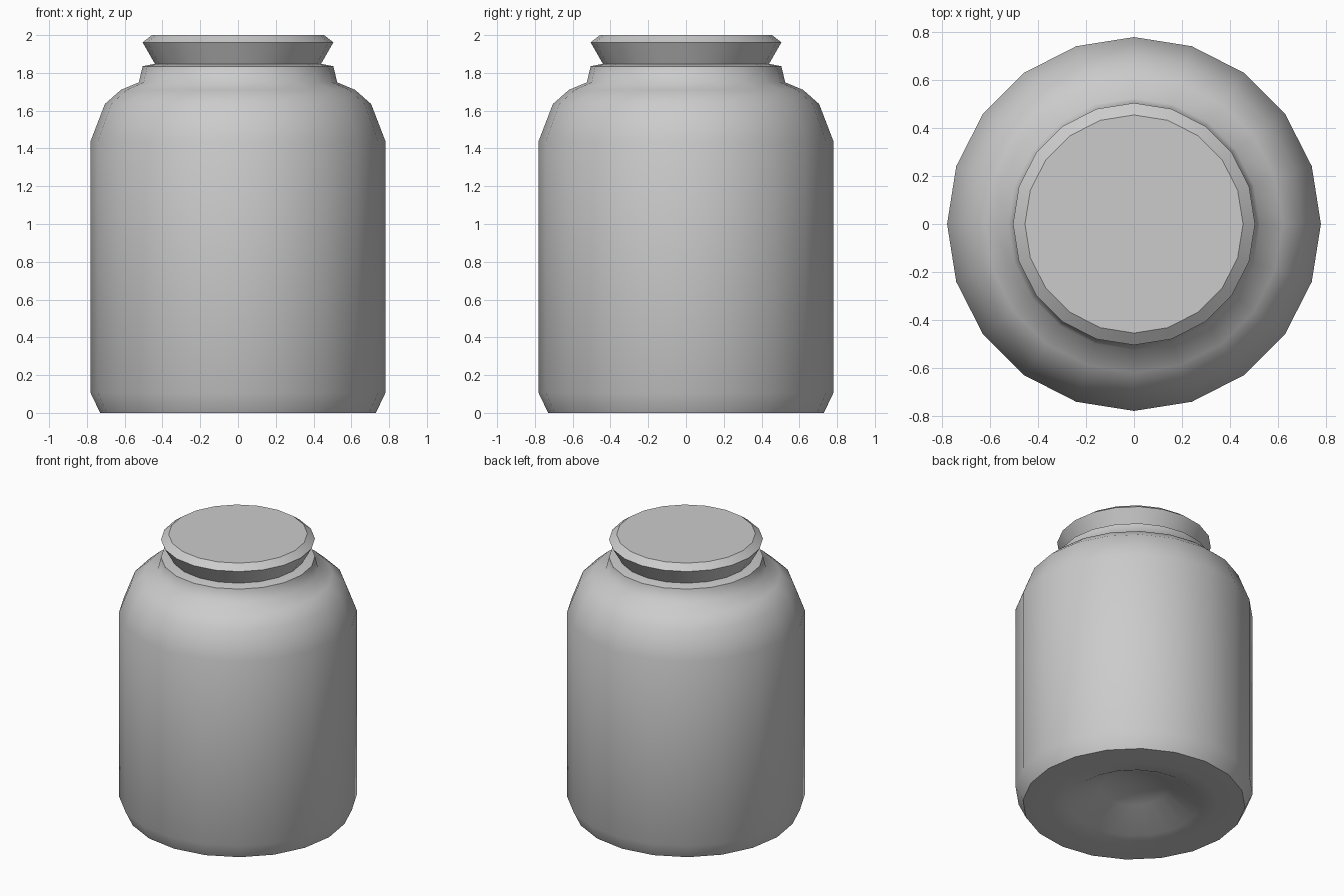
import bpy, bmesh, math

if "Cube" in bpy.data.objects:
    bpy.data.objects.remove(bpy.data.objects["Cube"])

SIDES = 20


def lathe(name, profile, angle):
    """Spin an (r, z) profile around z; r = 0 ends become poles."""
    bm = bmesh.new()
    verts = [bm.verts.new((r, 0, z)) for r, z in profile]
    edges = [bm.edges.new(pair) for pair in zip(verts, verts[1:])]
    bmesh.ops.spin(bm, geom=verts + edges, cent=(0, 0, 0), axis=(0, 0, 1),
                   angle=math.tau, steps=SIDES, use_merge=True)
    bmesh.ops.remove_doubles(bm, verts=bm.verts, dist=1e-4)
    bmesh.ops.recalc_face_normals(bm, faces=bm.faces)
    mesh = bpy.data.meshes.new(name)
    bm.to_mesh(mesh)
    bm.free()
    obj = bpy.data.objects.new(name, mesh)
    bpy.context.collection.objects.link(obj)
    bpy.ops.object.select_all(action='DESELECT')
    obj.select_set(True)
    bpy.context.view_layer.objects.active = obj
    bpy.ops.object.shade_smooth_by_angle(angle=math.radians(angle))
    return obj


# Jar: dimpled base, straight wall, rounded shoulder, stepped neck
lathe("jar_body", [
    (0, 0.15), (0.22, 0.12), (0.43, 0.01), (0.55, 0.0), (0.73, 0.0),
    (0.78, 0.105), (0.78, 1.44), (0.705, 1.635), (0.62, 1.71),
    (0.525, 1.75), (0.505, 1.835), (0.44, 1.848), (0, 1.848)], 62)

# Stopper: flared plug with a bevelled flat top
lathe("jar_lid", [
    (0, 1.848), (0.44, 1.848), (0.505, 1.962), (0.455, 2.0), (0, 2.0)], 50)

# Flat faces stay shaded flat across the lid top
for name in ("jar_lid",):
    for poly in bpy.data.objects[name].data.polygons:
        if abs(poly.normal.z) > 0.99:
            poly.use_smooth = False
